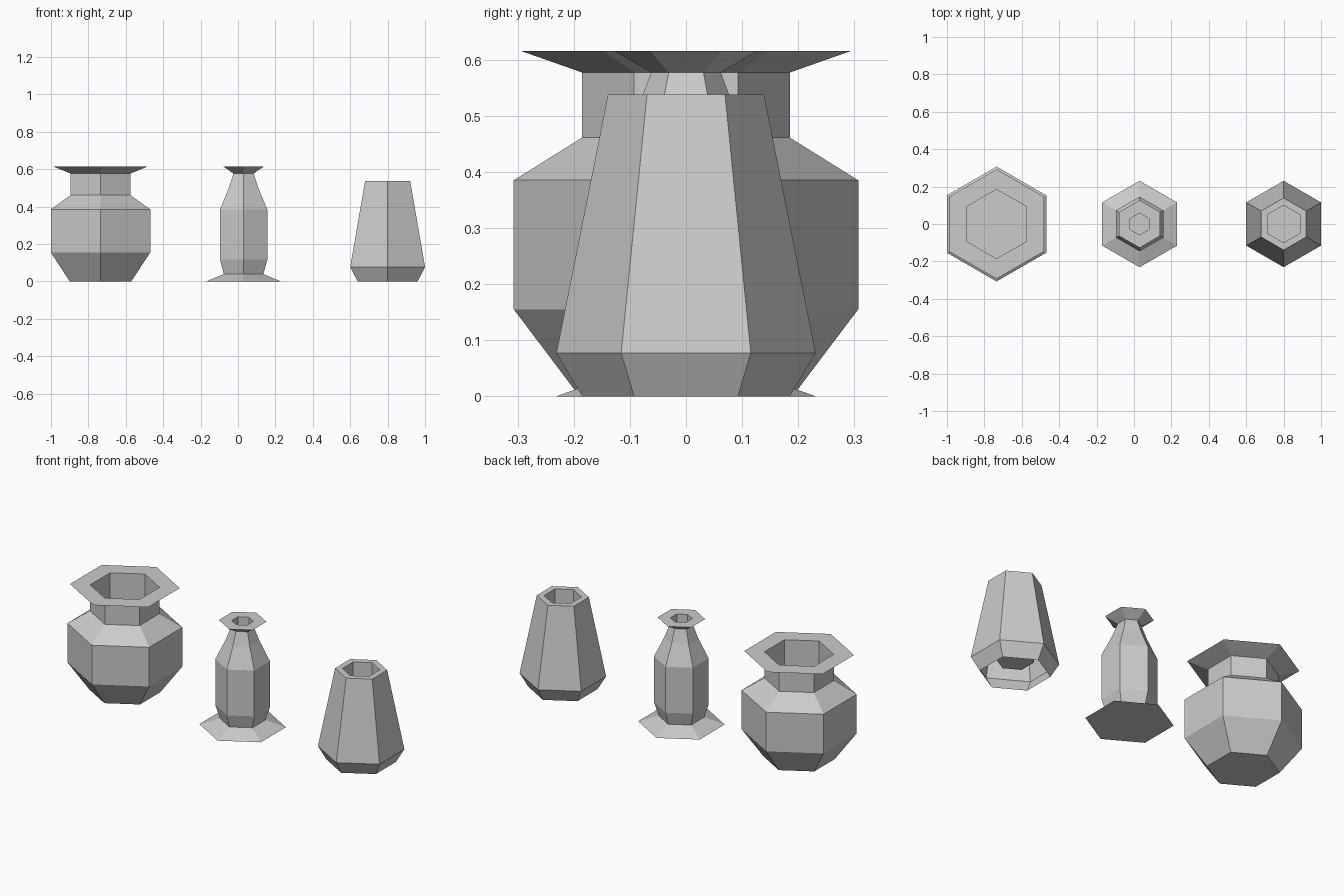
import bpy, bmesh
from math import cos, sin, pi

if "Cube" in bpy.data.objects:
    bpy.data.objects.remove(bpy.data.objects["Cube"])

SIDES = 6


def make_vase(name, x, profile, closed_base=True):
    """Loft hexagonal rings through (radius, height) points, then cap the ends."""
    bm = bmesh.new()
    rings = []
    for r, z in profile:
        rings.append([bm.verts.new((r * cos(pi / 2 + 2 * pi * i / SIDES),
                                    r * sin(pi / 2 + 2 * pi * i / SIDES), z))
                      for i in range(SIDES)])
    for a, b in zip(rings, rings[1:]):
        for i in range(SIDES):
            j = (i + 1) % SIDES
            bm.faces.new((a[i], a[j], b[j], b[i]))
    # Floor of the inner cavity
    bm.faces.new(rings[-1])
    # Underside
    if closed_base:
        bm.faces.new(rings[0][::-1])
    mesh = bpy.data.meshes.new(name)
    bm.to_mesh(mesh)
    bm.free()
    obj = bpy.data.objects.new(name, mesh)
    obj.location.x = x
    bpy.context.collection.objects.link(obj)
    return obj


# Each profile runs up the outside, over the rim and down the inside
make_vase("wide_vase", -0.735, [
    (0.19, 0), (0.307, 0.155), (0.307, 0.385), (0.185, 0.461),
    (0.185, 0.577), (0.293, 0.615), (0.185, 0.615), (0.185, 0.077)])

make_vase("bottle_vase", 0.03, [
    (0.231, 0), (0.122, 0.039), (0.146, 0.116), (0.146, 0.385),
    (0.091, 0.5), (0.062, 0.577), (0.127, 0.615), (0.058, 0.615), (0.058, 0.077)])

make_vase("tapered_vase", 0.8, [
    (0.185, 0), (0.231, 0.077), (0.139, 0.538),
    (0.1, 0.538), (0.1, 0.077)], closed_base=False)
